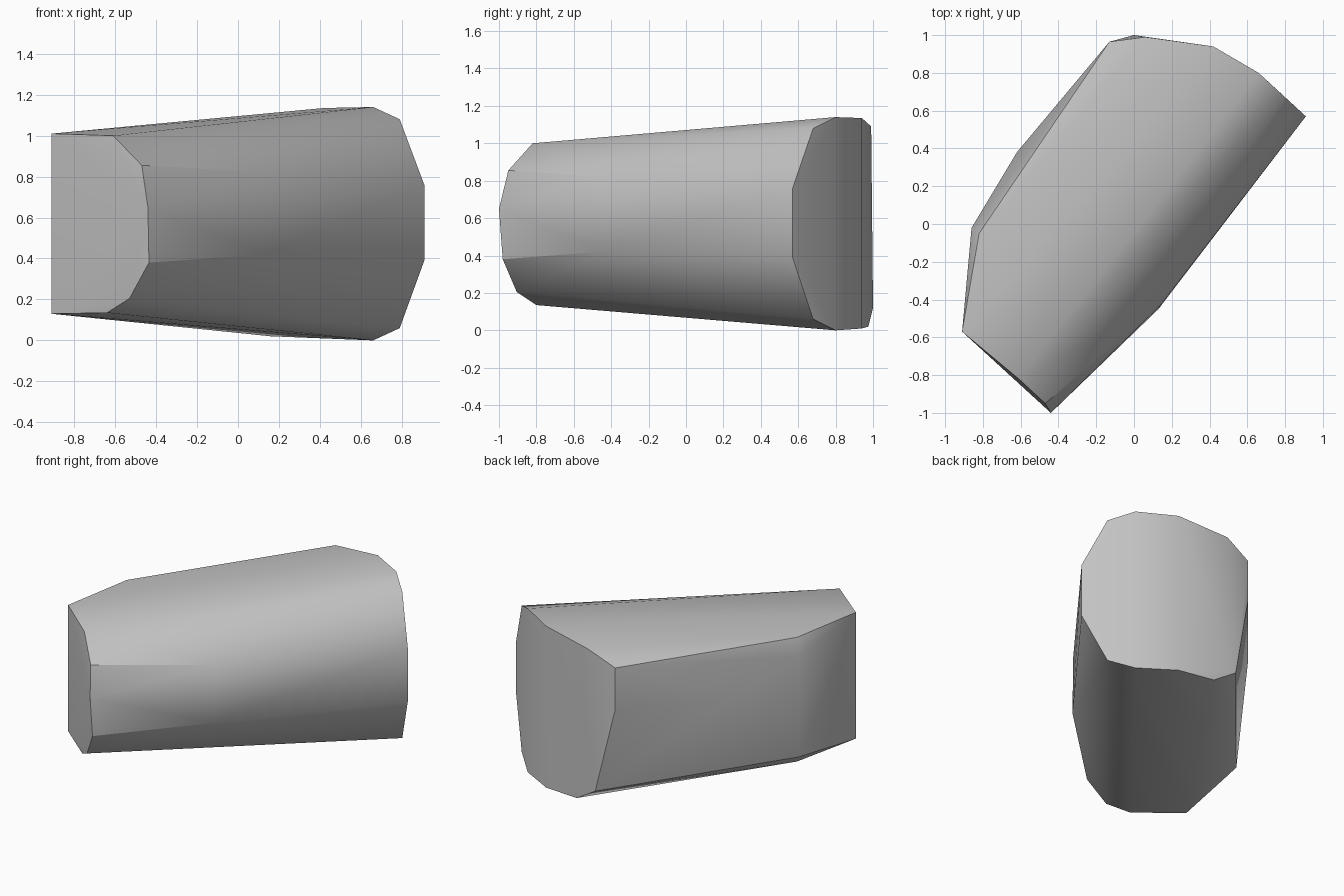
import bpy
import bmesh
import math

default_cube = bpy.data.objects.get("Cube")
if default_cube:
    bpy.data.objects.remove(default_cube, do_unlink=True)


def make_material(name, colour):
    material = bpy.data.materials.new(name)
    material.use_nodes = True
    material.diffuse_color = colour
    shader = next(n for n in material.node_tree.nodes if n.type == "BSDF_PRINCIPLED")
    shader.inputs["Base Color"].default_value = colour
    return material


def make_stone(name, columns, material, sharp_angle):
    """Wrap a convex skin round corner columns given as x, y and heights, in hundredths."""
    bm = bmesh.new()
    for x, y, *heights in columns:
        for z in heights:
            bm.verts.new((x / 100, y / 100, z / 100))
    bmesh.ops.convex_hull(bm, input=list(bm.verts))
    loose = [v for v in bm.verts if not v.link_faces]
    bmesh.ops.delete(bm, geom=loose, context="VERTS")
    bmesh.ops.recalc_face_normals(bm, faces=list(bm.faces))

    mesh = bpy.data.meshes.new(name)
    bm.to_mesh(mesh)
    bm.free()
    mesh.materials.append(material)
    stone = bpy.data.objects.new(name, mesh)
    bpy.context.scene.collection.objects.link(stone)

    # Smooth the gentle facets, keep the rim of each end crisp
    bpy.ops.object.select_all(action="DESELECT")
    stone.select_set(True)
    bpy.context.view_layer.objects.active = stone
    bpy.ops.object.shade_smooth_by_angle(angle=math.radians(sharp_angle))
    return stone


# Flat narrow end
narrow_end = [
    (-91, -57, 13, 101),
    (-61, -82, 100),
    (-64, -80, 13.5),
    (-53, -90.5, 20.5),
    (-47, -95, 85.5),
    (-44, -100, 65),
    (-43.5, -98, 38),
]

# Rounded broad end
broad_end = [
    (91, 57, 39, 76),
    (79, 68, 6, 108),
    (66, 80, 0, 114),
    (42, 94, 1, 113.5),
    (16, 97.5, 2),
    (6, 99, 109),
    (0, 100, 12),
    (-13, 96.5, 71, 100),
]

# Bulges along the two long flanks
flanks = [
    (14, -43, 82),
    (13, -45, 42),
    (-82, -5, 14.5, 101),
    (-86, -2, 20, 90),
    (-62, 38, 70),
]

stone_grey = make_material("stone grey", (0.55, 0.55, 0.55, 1))
make_stone("stone_block", narrow_end + broad_end + flanks, stone_grey, 30)
